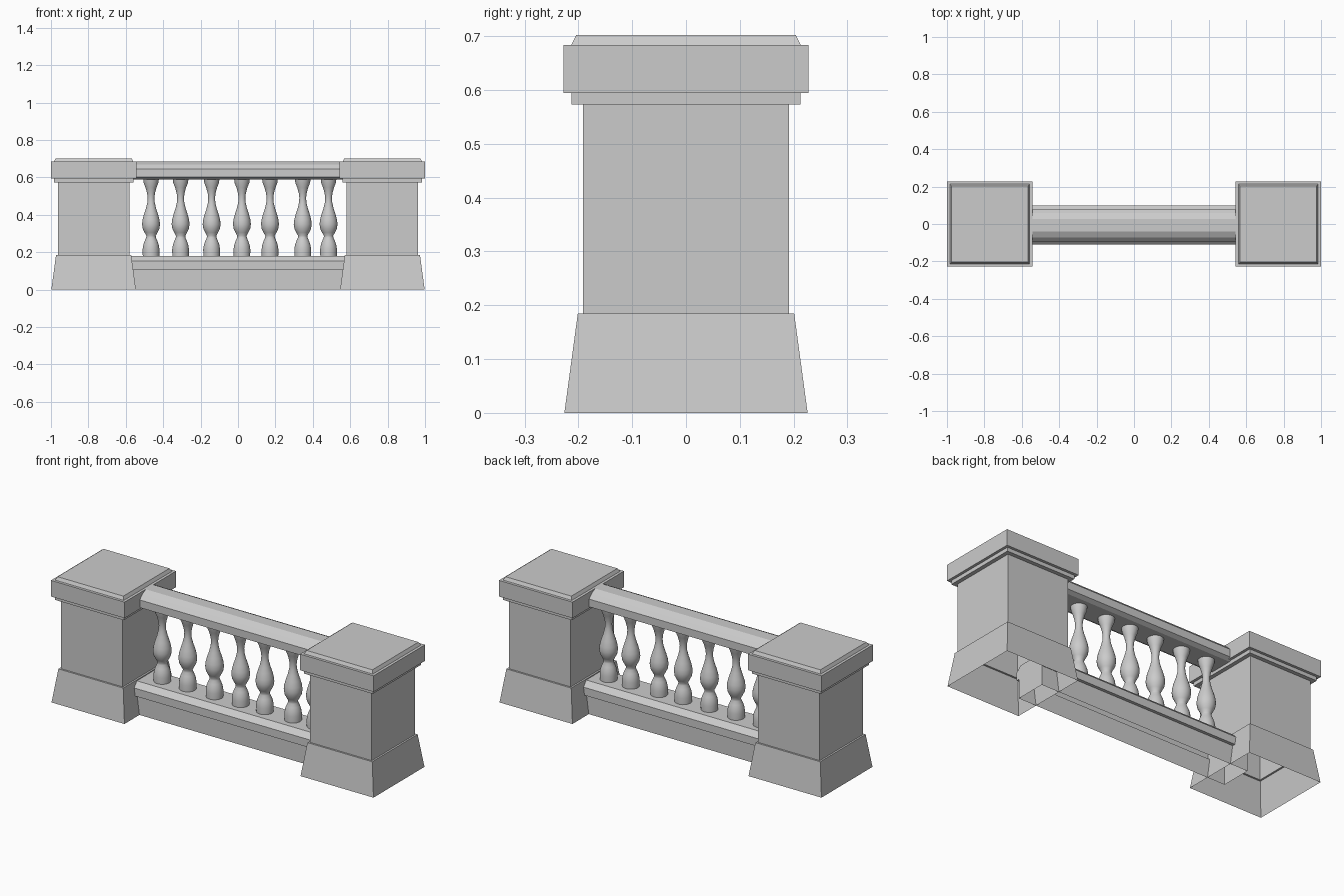
import bpy, bmesh
from math import cos, sin, pi, sqrt

if "Cube" in bpy.data.objects:
    bpy.data.objects.remove(bpy.data.objects["Cube"])

RAIL_Y = -0.006


def make_object(name, bm, location):
    bmesh.ops.recalc_face_normals(bm, faces=bm.faces)
    mesh = bpy.data.meshes.new(name)
    bm.to_mesh(mesh)
    bm.free()
    obj = bpy.data.objects.new(name, mesh)
    obj.location = location
    bpy.context.collection.objects.link(obj)
    return obj


def turned(name, profile, sides, location):
    """Ring-by-ring body from (radius, z) points, capped on top, open below.
    With four sides the radius is the half width of the square."""
    bm = bmesh.new()
    scale, start = (sqrt(2), pi / 4) if sides == 4 else (1, 0)
    rings = []
    for r, z in profile:
        angles = [start + 2 * pi * i / sides for i in range(sides)]
        rings.append([bm.verts.new((r * scale * cos(a), r * scale * sin(a), z)) for a in angles])
    for low, high in zip(rings, rings[1:]):
        for i in range(sides):
            j = (i + 1) % sides
            bm.faces.new((low[i], low[j], high[j], high[i]))
    bm.faces.new(rings[-1])
    obj = make_object(name, bm, location)
    if sides > 4:
        bpy.context.view_layer.objects.active = obj
        obj.select_set(True)
        bpy.ops.object.shade_smooth_by_angle(angle=pi / 5)
        obj.select_set(False)
    return obj


def rail(name, half_profile, half_length, closed):
    """Straight moulding along x from a mirrored (half width, z) profile."""
    bm = bmesh.new()
    section = half_profile + [(-y, z) for y, z in reversed(half_profile)]
    left, right = [[bm.verts.new((x, y, z)) for y, z in section]
                   for x in (-half_length, half_length)]
    count = len(section)
    for i in range(count if closed else count - 1):
        j = (i + 1) % count
        bm.faces.new((left[i], left[j], right[j], right[i]))
    bm.faces.new(left)
    bm.faces.new(right)
    return make_object(name, bm, (0, RAIL_Y, 0))


# Square piers: sloped plinth, shaft, collar, cap and chamfered top
pier = [(0.226, 0), (0.201, 0.185), (0.191, 0.185), (0.191, 0.573),
        (0.213, 0.573), (0.213, 0.594), (0.228, 0.594), (0.228, 0.684),
        (0.213, 0.684), (0.204, 0.702)]
for side, x in (("left", -0.772), ("right", 0.772)):
    turned(side + "_pier", pier, 4, (x, 0, 0))

# Bottom rail (open underneath) and handrail
rail("bottom_rail", [(0.087, 0), (0.087, 0.108), (0.104, 0.108),
                     (0.104, 0.152), (0.075, 0.18)], 0.655, False)
rail("handrail", [(0.065, 0.59), (0.087, 0.602), (0.087, 0.645),
                  (0.065, 0.668), (0.033, 0.684)], 0.60, True)

# Turned balusters, slightly unevenly spaced
baluster = [(0.044, 0.175), (0.045, 0.215), (0.041, 0.24), (0.034, 0.26),
            (0.026, 0.278), (0.025, 0.288), (0.034, 0.305), (0.044, 0.325),
            (0.048, 0.35), (0.045, 0.375), (0.037, 0.405), (0.027, 0.435),
            (0.020, 0.465), (0.018, 0.49), (0.021, 0.515), (0.029, 0.545),
            (0.039, 0.57), (0.042, 0.592)]
for i, x in enumerate((-0.465, -0.307, -0.141, 0.021, 0.171, 0.346, 0.484)):
    turned(f"baluster_{i + 1}", baluster, 24, (x, RAIL_Y, 0))
